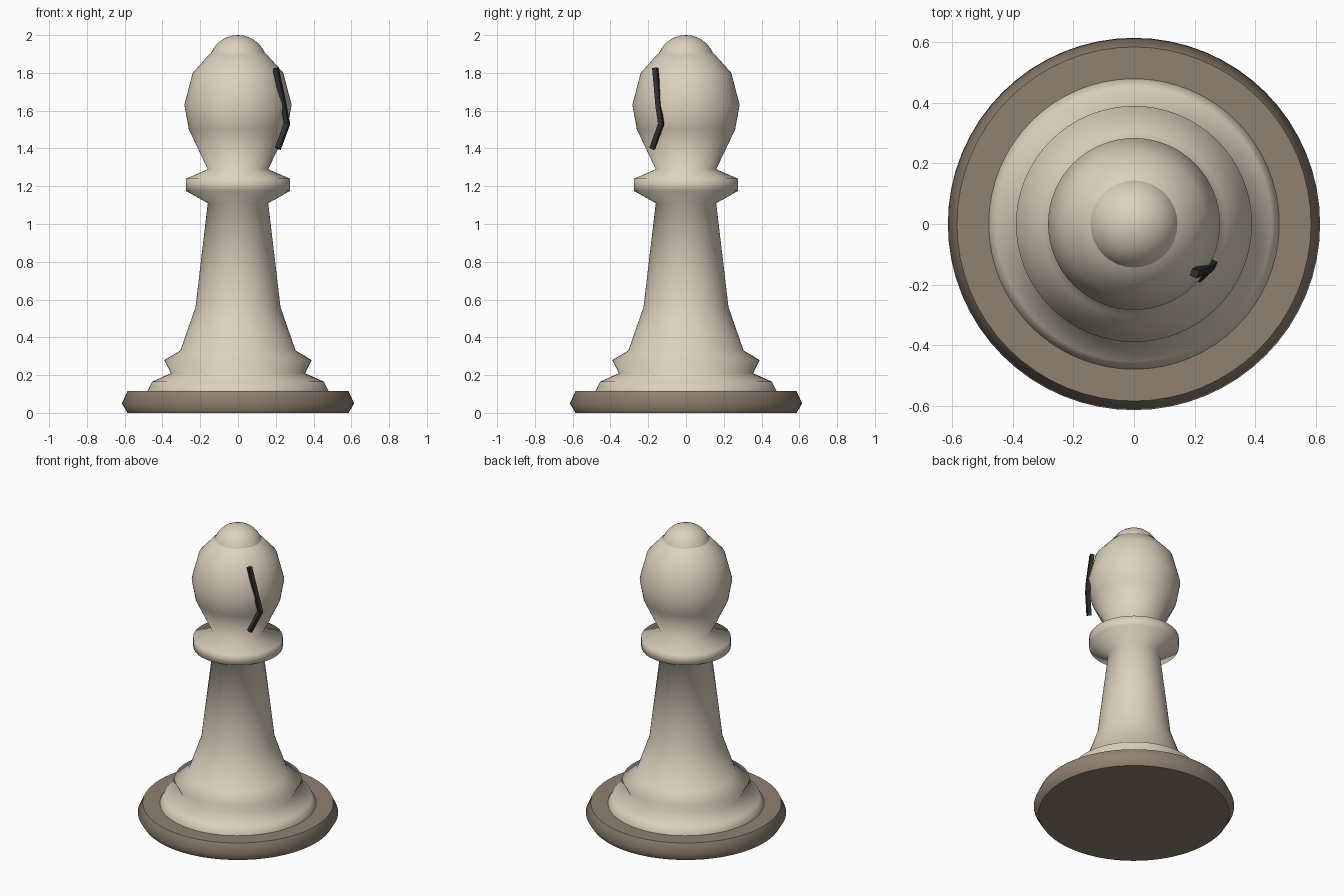
import bpy, bmesh
from math import cos, sin, tau

if "Cube" in bpy.data.objects:
    bpy.data.objects.remove(bpy.data.objects["Cube"])


def material(name, rgb):
    m = bpy.data.materials.new(name)
    m.diffuse_color = (*rgb, 1)
    m.use_nodes = True
    m.node_tree.nodes["Principled BSDF"].inputs["Base Color"].default_value = m.diffuse_color
    return m


ivory = material("ivory", (0.72, 0.64, 0.51))
brown = material("brown", (0.28, 0.22, 0.165))
dark = material("dark", (0.03, 0.03, 0.03))


def lathe(name, profile, mat, sides=64):
    """Revolve (radius, z) points about z: smooth sides, flat end caps."""
    bm = bmesh.new()
    rings = [[bm.verts.new((r * cos(tau * i / sides), r * sin(tau * i / sides), z))
              for i in range(sides)] for r, z in profile]
    for low, high in zip(rings, rings[1:]):
        for i in range(sides):
            j = (i + 1) % sides
            bm.faces.new((low[i], low[j], high[j], high[i])).smooth = True
    bm.faces.new(rings[0][::-1])
    bm.faces.new(rings[-1])
    mesh = bpy.data.meshes.new(name)
    bm.to_mesh(mesh)
    bm.free()
    mesh.materials.append(mat)
    obj = bpy.data.objects.new(name, mesh)
    bpy.context.collection.objects.link(obj)
    return obj


# Dark foot disc
lathe("base", [(0.585, 0), (0.615, 0.05), (0.585, 0.115)], brown)

# Turned body: plinth, stem, collar and head in one profile
lathe("body", [
    (0.48, 0.002), (0.48, 0.115), (0.455, 0.165), (0.355, 0.21),
    (0.39, 0.28), (0.305, 0.33), (0.225, 0.56), (0.16, 1.11),
    (0.275, 1.175), (0.275, 1.24), (0.16, 1.29), (0.26, 1.50),
    (0.284, 1.63), (0.24, 1.80), (0.15, 1.90), (0.05, 1.94)], ivory)

# Ball on top of the head
bpy.ops.mesh.primitive_uv_sphere_add(segments=32, ring_count=16, radius=0.155,
                                     location=(0, 0, 1.845))
ball = bpy.context.object
ball.name = "top_ball"
ball.data.materials.append(ivory)
bpy.ops.object.shade_smooth()

# Slanted slit on the head, a thin four-sided strip
curve = bpy.data.curves.new("head_slit", "CURVE")
curve.dimensions = "3D"
curve.bevel_depth = 0.018
curve.bevel_resolution = 0
curve.use_fill_caps = True
path = [(0.20, -0.163, 1.825), (0.243, -0.145, 1.62),
        (0.26, -0.132, 1.53), (0.211, -0.178, 1.40)]
spline = curve.splines.new("POLY")
spline.points.add(len(path) - 1)
for p, co in zip(spline.points, path):
    p.co = (*co, 1)
spline.use_smooth = False
curve.materials.append(dark)
bpy.context.collection.objects.link(bpy.data.objects.new("head_slit", curve))
